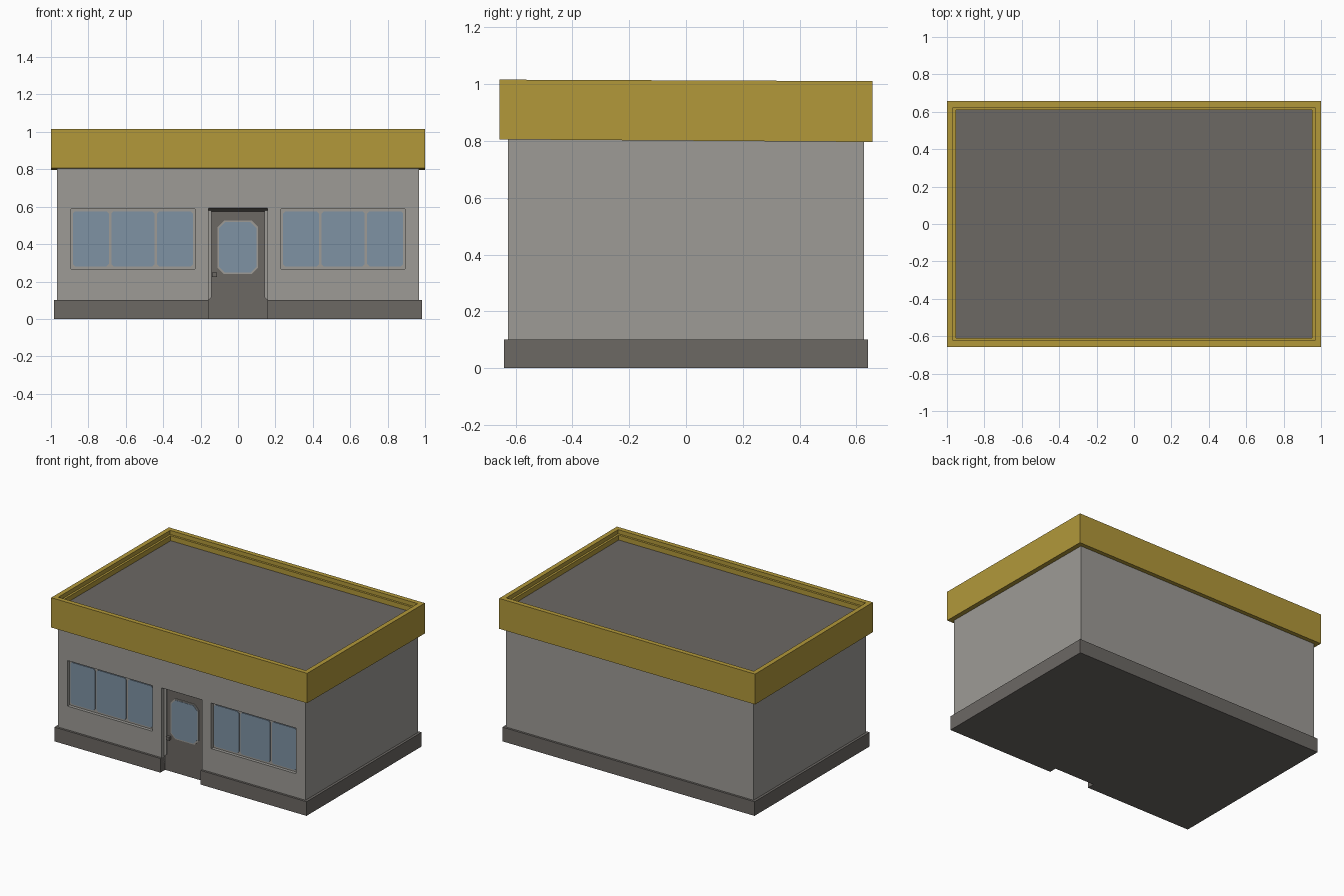
import bpy, bmesh

if "Cube" in bpy.data.objects:
    bpy.data.objects.remove(bpy.data.objects["Cube"])


def material(name, r, g, b):
    m = bpy.data.materials.new(name)
    m.diffuse_color = (r, g, b, 1)
    m.use_nodes = True
    m.node_tree.nodes["Principled BSDF"].inputs["Base Color"].default_value = m.diffuse_color
    return m


WALL = material("light_grey", 0.337, 0.328, 0.305)
DARK = material("dark_grey", 0.150, 0.138, 0.127)
GOLD = material("mustard", 0.445, 0.314, 0.042)
GLASS = material("blue_glass", 0.209, 0.287, 0.371)


def finish(name, bm, mat):
    bmesh.ops.recalc_face_normals(bm, faces=bm.faces)
    me = bpy.data.meshes.new(name)
    bm.to_mesh(me)
    bm.free()
    if mat:
        me.materials.append(mat)
    ob = bpy.data.objects.new(name, me)
    bpy.context.collection.objects.link(ob)
    return ob


def prism(name, pts, offset, mat):
    """Extrude a flat outline along an offset vector."""
    bm = bmesh.new()
    face = bm.faces.new([bm.verts.new(p) for p in pts])
    ext = bmesh.ops.extrude_face_region(bm, geom=[face])
    verts = [g for g in ext["geom"] if isinstance(g, bmesh.types.BMVert)]
    bmesh.ops.translate(bm, vec=offset, verts=verts)
    return finish(name, bm, mat)


def box(name, x0, x1, y0, y1, z0, z1, mat):
    pts = [(x0, y0, z0), (x1, y0, z0), (x1, y0, z1), (x0, y0, z1)]
    return prism(name, pts, (0, y1 - y0, 0), mat)


def plate(name, x0, x1, z0, z1, y0, y1, c, mat):
    """Front-facing plate with clipped corners."""
    xz = [(x0 + c, z0), (x1 - c, z0), (x1, z0 + c), (x1, z1 - c),
          (x1 - c, z1), (x0 + c, z1), (x0, z1 - c), (x0, z0 + c)]
    return prism(name, [(x, y0, z) for x, z in xz], (0, y1 - y0, 0), mat)


def cut(ob, cutter):
    cutter.hide_render = True
    mod = ob.modifiers.new("cut", 'BOOLEAN')
    mod.operation = 'DIFFERENCE'
    mod.solver = 'EXACT'
    mod.object = cutter
    bpy.context.view_layer.objects.active = ob
    bpy.ops.object.modifier_apply(modifier=mod.name)
    bpy.data.objects.remove(cutter)


def slope(ob):
    """Parapet falls very slightly towards the back."""
    for v in ob.data.vertices:
        v.co.z -= v.co.y * (0.007 if v.co.z < 0.9 else 0.004)


DOOR_Y = -0.587      # door plane
PANE_Y = -0.604      # window recess floor

# Walls and base course, with the doorway cut from both
walls = box("walls", -0.967, 0.967, -0.627, 0.627, 0.05, 0.83, WALL)
base = box("base_course", -0.985, 0.985, -0.642, 0.642, 0.0, 0.1, DARK)
for ob in (walls, base):
    cut(ob, box("door_cutter", -0.157, 0.157, -0.8, DOOR_Y, -0.2, 0.592, None))

# Windows: recess, then three glass panes each side
for s, side in ((-1, "left"), (1, "right")):
    mid = s * 0.562
    cut(walls, box("window_cutter", mid - 0.332, mid + 0.332,
                   -0.8, PANE_Y, 0.267, 0.589, None))
    for i, (a, b) in enumerate(((-0.321, -0.129), (-0.115, 0.115), (0.129, 0.321))):
        plate(f"{side}_window_pane_{i + 1}", mid + a, mid + b, 0.281, 0.575,
              PANE_Y - 0.006, PANE_Y + 0.002, 0.012, GLASS)

# Door leaf, side frames, sloping head, window and handle
box("door", -0.157, 0.157, DOOR_Y - 0.002, DOOR_Y + 0.01, 0.0, 0.594, DARK)
for s, side in ((-1, "left"), (1, "right")):
    x = [s * 0.157, s * 0.141, s * 0.141, s * 0.157]
    z = [0.1, 0.116, 0.58, 0.58]
    prism(f"{side}_door_frame", [(a, DOOR_Y - 0.012, b) for a, b in zip(x, z)],
          (0, 0.012, 0), WALL)
prism("door_head", [(-0.157, -0.629, 0.593), (-0.157, DOOR_Y, 0.593),
                    (-0.157, DOOR_Y, 0.574)], (0.314, 0, 0), DARK)
plate("door_window_trim", -0.110, 0.108, 0.240, 0.525,
      DOOR_Y - 0.007, DOOR_Y, 0.034, WALL)
plate("door_window", -0.102, 0.100, 0.248, 0.517,
      DOOR_Y - 0.010, DOOR_Y - 0.002, 0.032, GLASS)
box("door_handle", -0.138, -0.112, DOOR_Y - 0.022, DOOR_Y, 0.225, 0.248, DARK)

# Parapet: stepped profile (inset, height) swept round the rectangle
profile = [(0.048, 0.801), (0, 0.801), (0, 1.0135), (0.033, 1.0135),
           (0.033, 0.985), (0.048, 0.985)]
bm = bmesh.new()
rings = [[bm.verts.new((sx * (1 - d), sy * (0.657 - d), z))
          for sx, sy in ((-1, -1), (1, -1), (1, 1), (-1, 1))] for d, z in profile]
for i, lo in enumerate(rings):
    hi = rings[(i + 1) % len(rings)]
    for j in range(4):
        k = (j + 1) % 4
        bm.faces.new((lo[j], lo[k], hi[k], hi[j]))
slope(finish("parapet", bm, GOLD))

# Flat roof inside the parapet
slope(box("roof", -0.953, 0.953, -0.61, 0.61, 0.91, 0.95, DARK))
